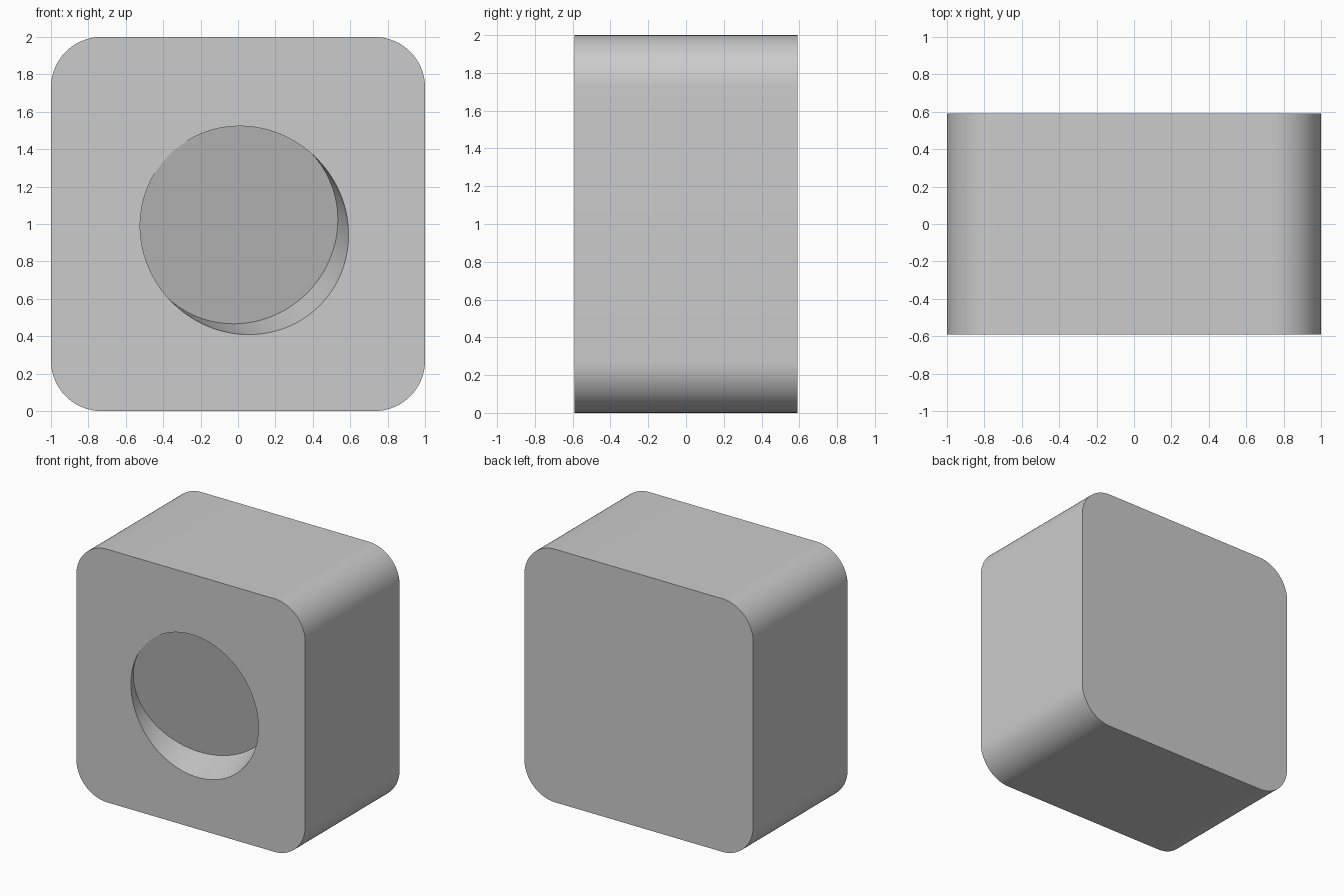
import bpy
import bmesh
from math import radians, sin, cos, sqrt
from mathutils import Vector

if "Cube" in bpy.data.objects:
    bpy.data.objects.remove(bpy.data.objects["Cube"], do_unlink=True)

WIDTH, DEPTH, HEIGHT = 2.0, 1.18, 2.0
CORNER_RADIUS = 0.27
SOCKET_RADIUS = 0.545
SOCKET_TILT = radians(16.7)
FLOOR_CENTRE = Vector((0, -0.43, HEIGHT / 2))

# Single grey material
grey = bpy.data.materials.new("light_grey")
colour = (0.6, 0.6, 0.6, 1)
grey.diffuse_color = colour
grey.use_nodes = True
grey.node_tree.nodes["Principled BSDF"].inputs["Base Color"].default_value = colour

# Block with its four front-to-back edges rounded
bm = bmesh.new()
bmesh.ops.create_cube(bm, size=1)
bmesh.ops.scale(bm, vec=(WIDTH, DEPTH, HEIGHT), verts=bm.verts)
bmesh.ops.translate(bm, vec=(0, 0, HEIGHT / 2), verts=bm.verts)
long_edges = [e for e in bm.edges
              if abs(e.verts[0].co.y - e.verts[1].co.y) > DEPTH / 2]
bmesh.ops.bevel(bm, geom=long_edges, offset=CORNER_RADIUS, segments=20,
                profile=0.5, affect='EDGES')
mesh = bpy.data.meshes.new("rounded_block")
bm.to_mesh(mesh)
bm.free()
block = bpy.data.objects.new("rounded_block", mesh)
bpy.context.collection.objects.link(block)
mesh.materials.append(grey)

# Tilted cylinder that carves the socket, opening towards lower left
side = sin(SOCKET_TILT) / sqrt(2)
axis = Vector((side, -cos(SOCKET_TILT), -side))
length = 0.8
bpy.ops.mesh.primitive_cylinder_add(
    vertices=128, radius=SOCKET_RADIUS, depth=length,
    location=FLOOR_CENTRE + axis * length / 2,
    rotation=axis.to_track_quat('Z', 'Y').to_euler())
cutter = bpy.context.object
cutter.name = "socket_cutter"
cutter.hide_render = True
cutter.data.materials.append(grey)

# Cut the socket, then discard the cutter
bpy.ops.object.select_all(action='DESELECT')
block.select_set(True)
bpy.context.view_layer.objects.active = block
cut = block.modifiers.new("socket", 'BOOLEAN')
cut.operation = 'DIFFERENCE'
cut.solver = 'EXACT'
cut.object = cutter
bpy.ops.object.modifier_apply(modifier=cut.name)
bpy.data.objects.remove(cutter, do_unlink=True)

# Smooth curved walls, crisp rims
bpy.ops.object.shade_smooth_by_angle(angle=radians(30))
